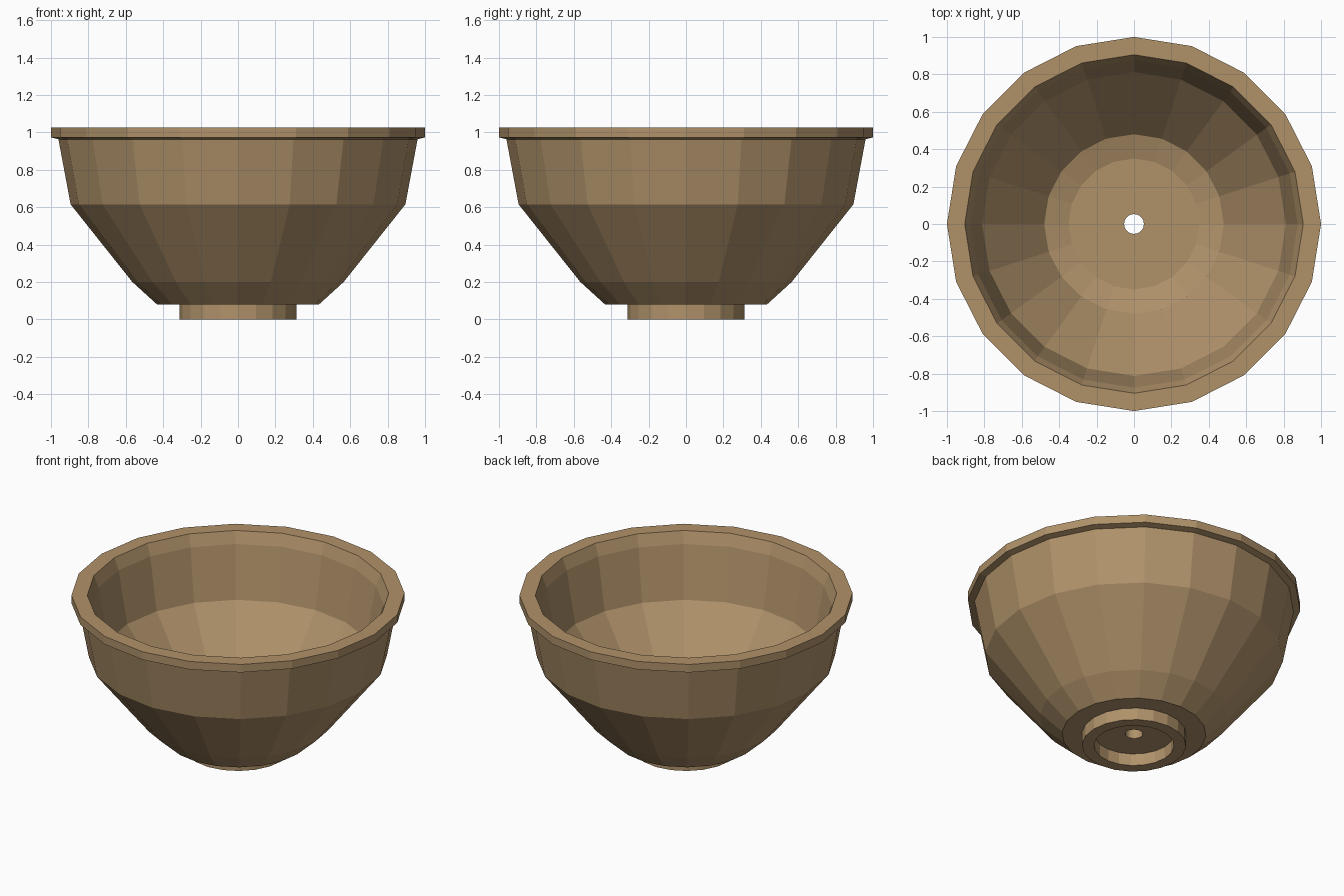
import bpy, bmesh, math

if "Cube" in bpy.data.objects:
    bpy.data.objects.remove(bpy.data.objects["Cube"])

SIDES = 20

clay = bpy.data.materials.new("tan clay")
clay.diffuse_color = (0.434, 0.287, 0.144, 1.0)
clay.use_nodes = True
clay.node_tree.nodes["Principled BSDF"].inputs["Base Color"].default_value = clay.diffuse_color

# Closed cross-section (radius, height): drain hole, foot, outer wall, rim, inner wall, floor
profile = [
    (0.053, 0.08), (0.24, 0.08), (0.24, 0.0), (0.313, 0.0), (0.313, 0.08),
    (0.433, 0.08), (0.565, 0.20), (0.895, 0.615), (0.96, 0.963),
    (1.0, 0.973), (1.0, 1.026), (0.905, 1.026), (0.875, 0.95),
    (0.812, 0.61), (0.48, 0.20), (0.35, 0.16), (0.053, 0.16),
]


def lathe(name, points, material):
    """Spin a closed profile around z into a flat-shaded solid."""
    bm = bmesh.new()
    rings = []
    for i in range(SIDES):
        a = math.tau * i / SIDES
        rings.append([bm.verts.new((r * math.cos(a), r * math.sin(a), z)) for r, z in points])
    n = len(points)
    for i in range(SIDES):
        a, b = rings[i], rings[(i + 1) % SIDES]
        for j in range(n):
            k = (j + 1) % n
            bm.faces.new((a[j], b[j], b[k], a[k]))
    bmesh.ops.recalc_face_normals(bm, faces=bm.faces)
    mesh = bpy.data.meshes.new(name)
    bm.to_mesh(mesh)
    bm.free()
    mesh.materials.append(material)
    obj = bpy.data.objects.new(name, mesh)
    bpy.context.collection.objects.link(obj)
    return obj


# Bowl-shaped planter with rim, foot ring and drain hole
lathe("planter_bowl", profile, clay)
